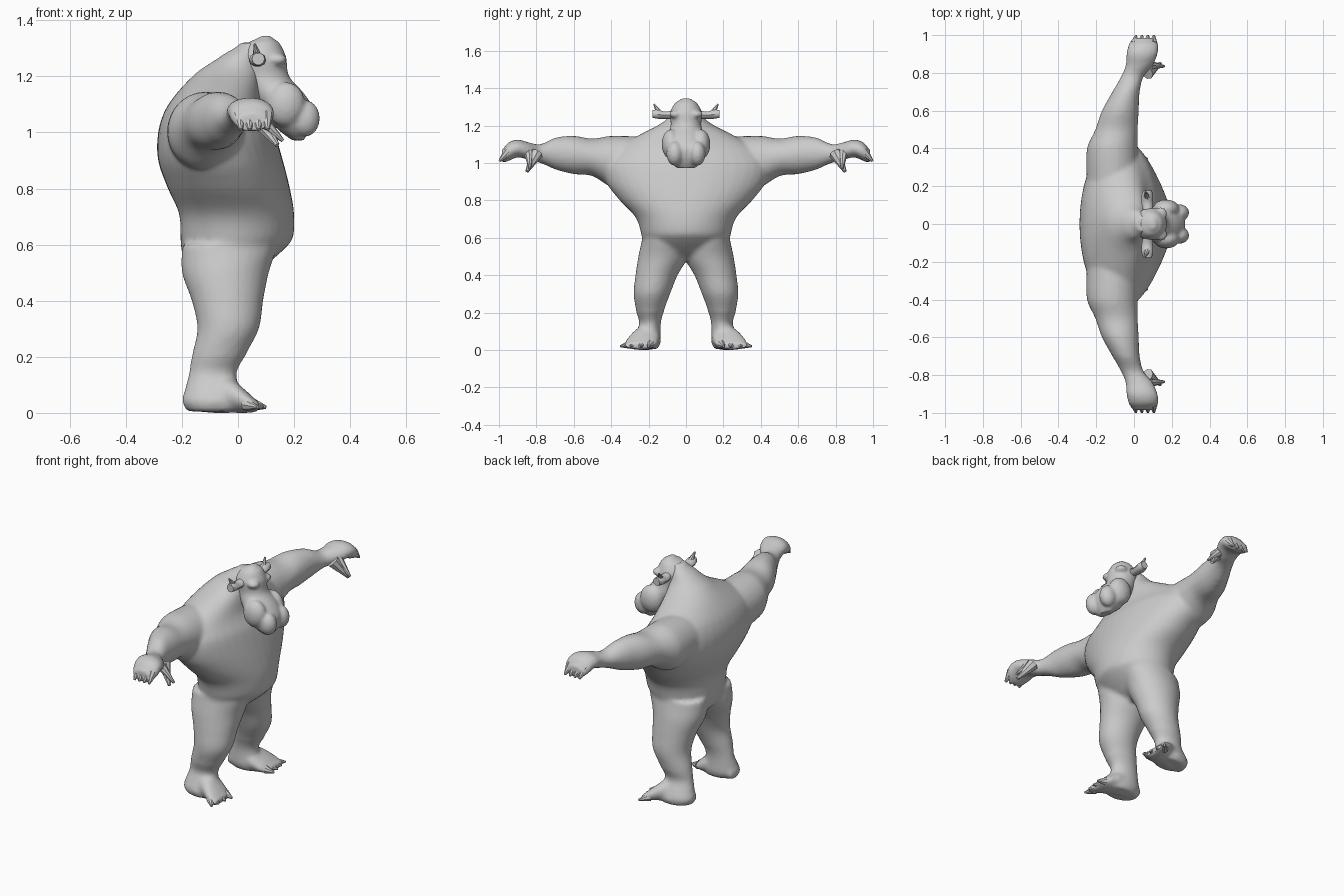
import bpy, bmesh, math
from mathutils import Vector

if "Cube" in bpy.data.objects:
    bpy.data.objects.remove(bpy.data.objects["Cube"], do_unlink=True)

GREY = (0.6, 0.6, 0.6, 1.0)
skin = bpy.data.materials.new("grey_skin")
skin.use_nodes = True
skin.diffuse_color = GREY
skin.node_tree.nodes["Principled BSDF"].inputs["Base Color"].default_value = GREY


def spline(a, b, c, d, t):
    """Smooth value between b and c."""
    return b + 0.5 * t * (c - a + t * (2 * a - 5 * b + 4 * c - d + t * (3 * (b - c) + d - a)))


def loft(bm, axis, rows, side=1, sides=28, steps=4):
    """Oval rings along an axis; each row is position, then low/high of the two other axes."""
    dense = []
    last = len(rows) - 1
    for i in range(last):
        quad = [rows[max(i - 1, 0)], rows[i], rows[i + 1], rows[min(i + 2, last)]]
        for s in range(steps):
            vals = [spline(*p, s / steps) for p in zip(*quad)]
            vals[0] = rows[i][0] + (rows[i + 1][0] - rows[i][0]) * s / steps
            dense.append(vals)
    dense.append(rows[-1])
    rings = []
    for pos, u0, u1, v0, v1 in dense:
        ring = []
        for k in range(sides):
            a = math.tau * k / sides
            u = (u0 + u1) / 2 + (u1 - u0) / 2 * math.cos(a)
            v = (v0 + v1) / 2 + (v1 - v0) / 2 * math.sin(a)
            x, y, z = {"x": (pos, u, v), "y": (u, pos, v), "z": (u, v, pos)}[axis]
            ring.append(bm.verts.new((x, y * side, z)))
        rings.append(ring)
    for lo, hi in zip(rings, rings[1:]):
        for k in range(sides):
            n = (k + 1) % sides
            bm.faces.new((lo[k], lo[n], hi[n], hi[k]))
    bm.faces.new(rings[0])
    bm.faces.new(rings[-1])


def blob(bm, centre, size):
    """Ellipsoid lump."""
    made = bmesh.ops.create_uvsphere(bm, u_segments=20, v_segments=12, radius=1)["verts"]
    for v in made:
        v.co = Vector(centre) + Vector([c * s for c, s in zip(v.co, size)])


def claw(bm, start, end, radius):
    """Tapered spike from start to end."""
    a, b = Vector(start), Vector(end)
    made = bmesh.ops.create_cone(bm, cap_ends=True, segments=8, radius1=radius,
                                 radius2=radius * 0.25, depth=(b - a).length)["verts"]
    turn = (b - a).to_track_quat("Z", "Y")
    for v in made:
        v.co = turn @ v.co + (a + b) / 2


def finish(name, bm, voxel=0, mirror=False, smooth=4):
    bmesh.ops.recalc_face_normals(bm, faces=bm.faces)
    mesh = bpy.data.meshes.new(name)
    bm.to_mesh(mesh)
    bm.free()
    mesh.materials.append(skin)
    obj = bpy.data.objects.new(name, mesh)
    bpy.context.collection.objects.link(obj)
    bpy.ops.object.select_all(action="DESELECT")
    bpy.context.view_layer.objects.active = obj
    obj.select_set(True)
    if voxel:
        mod = obj.modifiers.new("fuse", "REMESH")
        mod.mode = "VOXEL"
        mod.voxel_size = voxel
        soft = obj.modifiers.new("soften", "SMOOTH")
        soft.iterations = smooth
        for m in ("fuse", "soften"):
            bpy.ops.object.modifier_apply(modifier=m)
    if mirror:
        mod = obj.modifiers.new("mirror", "MIRROR")
        mod.use_axis = (False, True, False)
    bpy.ops.object.shade_smooth_by_angle(angle=math.radians(40))
    return obj


# Torso: hips, overhanging belly, hunched shoulders and neck
body = bmesh.new()
torso = [(0.48, -0.12, 0.03, 0.1), (0.52, -0.18, 0.09, 0.2), (0.57, -0.2, 0.15, 0.23),
         (0.62, -0.205, 0.195, 0.24), (0.71, -0.21, 0.2, 0.27), (0.8, -0.25, 0.185, 0.355),
         (0.9, -0.285, 0.16, 0.43), (1.0, -0.285, 0.13, 0.45), (1.08, -0.26, 0.09, 0.38),
         (1.15, -0.21, 0.08, 0.25), (1.22, -0.14, 0.08, 0.12), (1.28, -0.05, 0.08, 0.07),
         (1.32, 0.01, 0.09, 0.04)]
loft(body, "z", [(z, x0, x1, -w, w) for z, x0, x1, w in torso], sides=40)

arm = [(0.2, -0.25, 0.03, 0.85, 1.14), (0.4, -0.25, 0.02, 0.87, 1.145),
       (0.5, -0.205, 0.02, 0.93, 1.13), (0.6, -0.17, 0.025, 0.94, 1.145),
       (0.7, -0.115, 0.03, 0.965, 1.135), (0.78, -0.07, 0.05, 1.0, 1.1),
       (0.84, -0.045, 0.1, 1.015, 1.11), (0.9, -0.04, 0.125, 1.03, 1.125),
       (0.95, -0.03, 0.13, 1.01, 1.11), (0.985, -0.01, 0.11, 1.0, 1.07)]
leg = [(0.6, -0.2, 0.14, 0.0, 0.235), (0.5, -0.2, 0.11, -0.01, 0.255),
       (0.4, -0.165, 0.09, 0.045, 0.27), (0.3, -0.145, 0.075, 0.085, 0.28),
       (0.2, -0.165, 0.025, 0.12, 0.265), (0.14, -0.175, -0.005, 0.135, 0.25),
       (0.08, -0.19, 0.01, 0.135, 0.275), (0.04, -0.2, 0.03, 0.135, 0.29),
       (0.005, -0.18, 0.02, 0.15, 0.28)]
foot = [(-0.19, 0.16, 0.22, 0.01, 0.06), (-0.1, 0.14, 0.26, 0.0, 0.13),
        (-0.02, 0.14, 0.3, 0.0, 0.12), (0.04, 0.155, 0.33, 0.0, 0.07),
        (0.075, 0.18, 0.33, 0.005, 0.04)]
for side in (1, -1):
    loft(body, "y", arm, side)
    loft(body, "z", leg, side)
    loft(body, "x", foot, side)
finish("body", body, voxel=0.012)

# Head: narrow crown widening down to a heavy drooping snout
head = bmesh.new()
skull = [(1.345, 0.085, 0.115, 0.025), (1.32, 0.035, 0.148, 0.06), (1.27, 0.0, 0.172, 0.085),
         (1.2, 0.01, 0.182, 0.082), (1.14, 0.04, 0.235, 0.1), (1.08, 0.08, 0.27, 0.11),
         (1.03, 0.12, 0.265, 0.1), (0.995, 0.16, 0.25, 0.075), (0.972, 0.19, 0.235, 0.05)]
loft(head, "z", [(z, x0, x1, -w, w) for z, x0, x1, w in skull])
for side in (1, -1):
    blob(head, (0.24, 0.06 * side, 1.05), (0.052, 0.045, 0.065))   # muzzle lobe
    blob(head, (0.17, 0.08 * side, 1.1), (0.07, 0.05, 0.08))       # jowl
    blob(head, (0.14, 0.055 * side, 1.26), (0.035, 0.035, 0.022))  # brow
finish("head", head, voxel=0.009, smooth=3)

# Ears: short flared flaps with a ragged tip
ears = bmesh.new()
loft(ears, "y", [(0.06, 0.05, 0.1, 1.235, 1.285), (0.11, 0.04, 0.1, 1.235, 1.275),
                 (0.15, 0.04, 0.1, 1.235, 1.285), (0.178, 0.05, 0.095, 1.24, 1.285)], sides=10)
claw(ears, (0.07, 0.14, 1.265), (0.06, 0.172, 1.315), 0.018)
finish("ears", ears, mirror=True)

# Fingers: thumb spikes plus a row of knuckled fingertips
fingers = bmesh.new()
claw(fingers, (0.07, 0.8, 1.05), (0.14, 0.85, 0.955), 0.036)
claw(fingers, (0.08, 0.84, 1.05), (0.16, 0.835, 0.97), 0.026)
for k in range(4):
    x = 0.005 + 0.032 * k
    claw(fingers, (x, 0.95, 1.06), (x + 0.005, 0.997, 1.01), 0.026)
finish("fingers", fingers, mirror=True)

# Toes: low claws fanned around the front of the foot
toes = bmesh.new()
for k in range(4):
    t = k / 3
    y = 0.19 + 0.11 * t
    claw(toes, (0.05 - 0.02 * t, y, 0.03), (0.1 - 0.03 * t, y + 0.01 + 0.04 * t, 0.02), 0.024)
finish("toes", toes, mirror=True)
